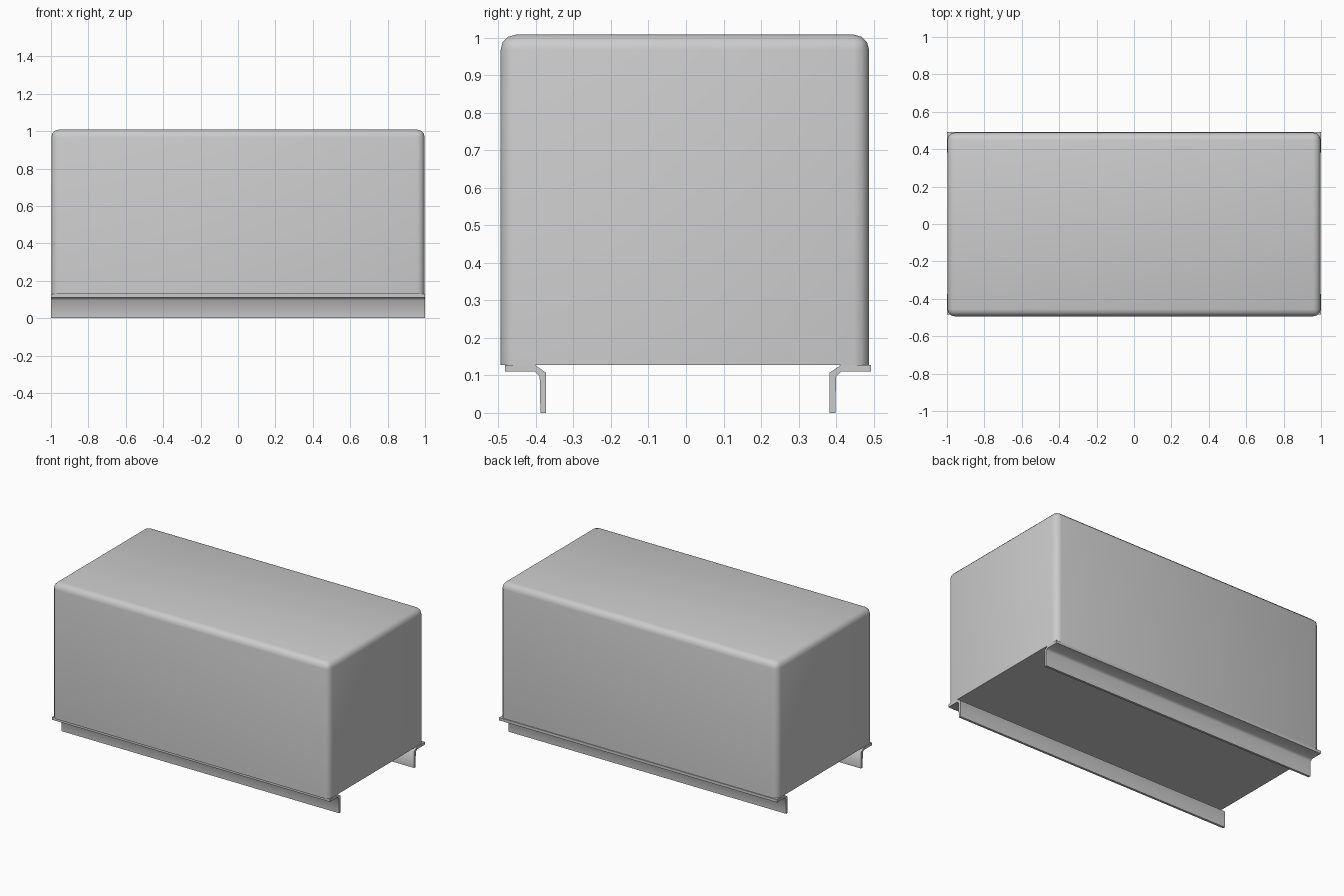
import bpy, bmesh

if "Cube" in bpy.data.objects:
    bpy.data.objects.remove(bpy.data.objects["Cube"])


def finish(bm, name, angle):
    bmesh.ops.recalc_face_normals(bm, faces=bm.faces)
    mesh = bpy.data.meshes.new(name)
    bm.to_mesh(mesh)
    bm.free()
    obj = bpy.data.objects.new(name, mesh)
    bpy.context.collection.objects.link(obj)
    bpy.ops.object.select_all(action='DESELECT')
    obj.select_set(True)
    bpy.context.view_layer.objects.active = obj
    bpy.ops.object.shade_smooth_by_angle(angle=angle)
    return obj


# Housing: box with rounded top and upright edges, sharp bottom rim
X, Y0, Y1, Z0, Z1 = 0.998, -0.494, 0.488, 0.128, 1.008
bm = bmesh.new()
bmesh.ops.create_cube(bm, size=1)
for v in bm.verts:
    v.co.x *= 2 * X
    v.co.y = Y1 if v.co.y > 0 else Y0
    v.co.z = Z1 if v.co.z > 0 else Z0
round_edges = [e for e in bm.edges if max(v.co.z for v in e.verts) > 0.5]
bmesh.ops.bevel(bm, geom=round_edges, offset=0.04, segments=3,
                profile=0.5, affect='EDGES', clamp_overlap=True)
finish(bm, "housing", 0.7)

# Mounting rails: bent angle section (y, z) swept along x
PROFILE = [(-0.483, 0.128), (-0.403, 0.128), (-0.373, 0.107), (-0.373, 0),
           (-0.388, 0), (-0.390, 0.097), (-0.403, 0.110), (-0.483, 0.110)]
MIRROR_Y = 0.005


def rail(name, mirrored):
    bm = bmesh.new()
    verts = [bm.verts.new((-1, 2 * MIRROR_Y - y if mirrored else y, z))
             for y, z in PROFILE]
    face = bm.faces.new(verts)
    ext = bmesh.ops.extrude_face_region(bm, geom=[face], use_keep_orig=True)
    moved = [g for g in ext["geom"] if isinstance(g, bmesh.types.BMVert)]
    bmesh.ops.translate(bm, verts=moved, vec=(2, 0, 0))
    return finish(bm, name, 1.0)


rail("front_rail", False)
rail("back_rail", True)
